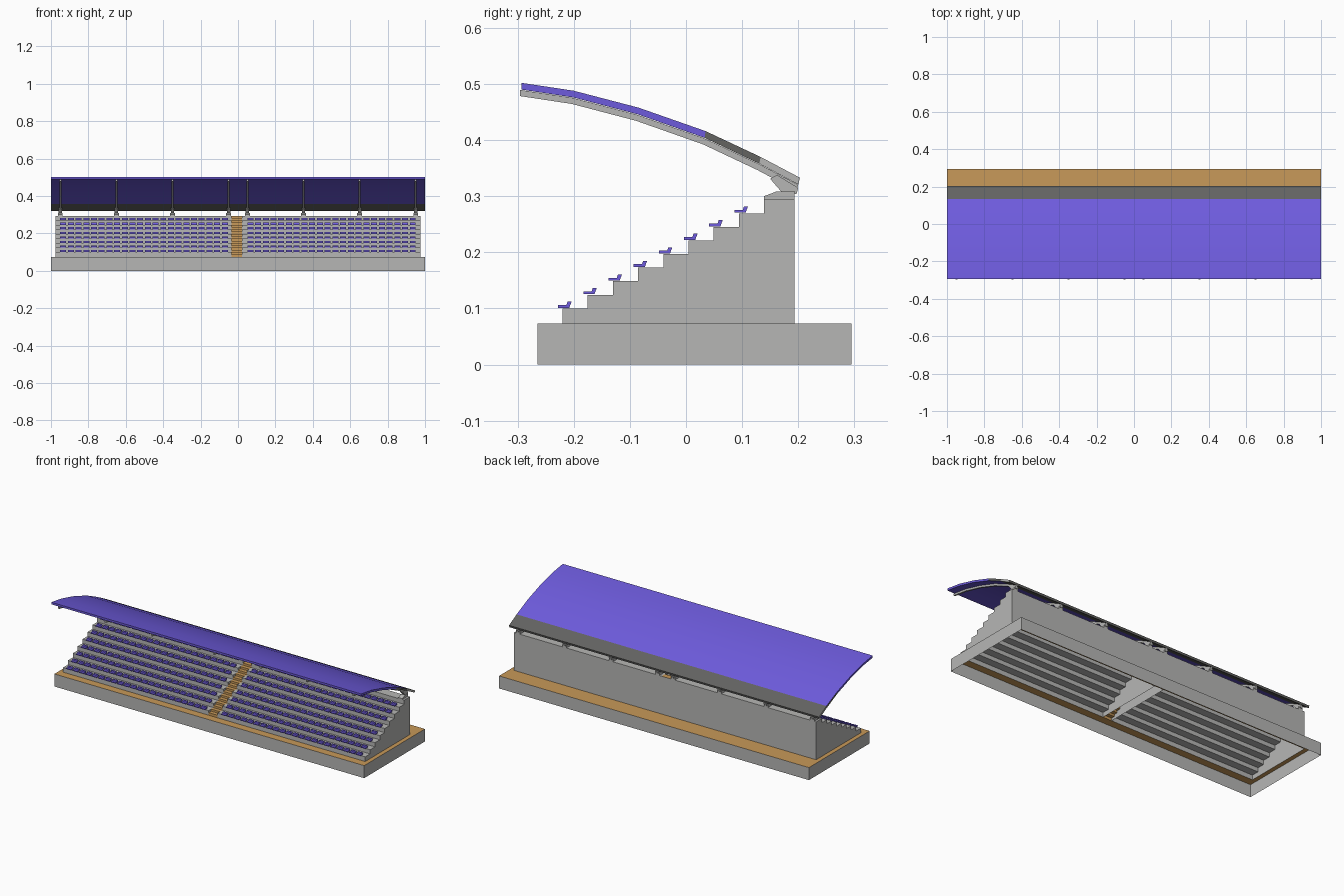
import bpy, bmesh, math

if "Cube" in bpy.data.objects:
    bpy.data.objects.remove(bpy.data.objects["Cube"])


def material(name, rgb):
    m = bpy.data.materials.new(name)
    m.diffuse_color = (*rgb, 1)
    m.use_nodes = True
    m.node_tree.nodes["Principled BSDF"].inputs["Base Color"].default_value = m.diffuse_color
    return m


PURPLE = material("purple", (0.155, 0.105, 0.72))
TAN = material("tan", (0.58, 0.32, 0.10))
GRAY = material("light gray", (0.47, 0.47, 0.46))
DARK = material("dark gray", (0.125, 0.125, 0.12))


def finish(name, bm, mats, recalc=True):
    if recalc:
        bmesh.ops.recalc_face_normals(bm, faces=bm.faces)
    me = bpy.data.meshes.new(name)
    bm.to_mesh(me)
    bm.free()
    for m in mats:
        me.materials.append(m)
    ob = bpy.data.objects.new(name, me)
    bpy.context.collection.objects.link(ob)
    return ob


def add_prism(bm, prof, x0, x1, skip=(), caps=True):
    """Extrude a closed (y, z) profile along x; skip lists edges left open."""
    a = [bm.verts.new((x0, y, z)) for y, z in prof]
    b = [bm.verts.new((x1, y, z)) for y, z in prof]
    n = len(prof)
    for i in range(n):
        if i not in skip:
            j = (i + 1) % n
            bm.faces.new((a[i], a[j], b[j], b[i]))
    if caps:
        bm.faces.new(a)
        bm.faces.new(b[::-1])


def prism(name, prof, x0, x1, mat, **kw):
    bm = bmesh.new()
    add_prism(bm, prof, x0, x1, **kw)
    return finish(name, bm, [mat])


def band(name, path, thick, x0, x1, mats, rule=lambda y, cap: 0):
    """Curved slab following a (y, z) path, one quad per segment and side."""
    bm = bmesh.new()
    rows = [[bm.verts.new(p) for p in ((x0, y, z), (x1, y, z),
             (x1, y - 0.003 * i / 5, z - thick), (x0, y - 0.003 * i / 5, z - thick))]
            for i, (y, z) in enumerate(path)]
    for r, s in zip(rows, rows[1:]):
        for k in range(4):
            f = bm.faces.new((r[k], r[(k + 1) % 4], s[(k + 1) % 4], s[k]))
            f.material_index = rule((r[0].co.y + s[0].co.y) / 2, k in (1, 3))
    bm.faces.new(rows[0]).material_index = rule(path[0][0], False)
    bm.faces.new(rows[-1]).material_index = rule(path[-1][0], False)
    return finish(name, bm, mats)


def smooth(ob):
    bpy.ops.object.select_all(action='DESELECT')
    ob.select_set(True)
    bpy.context.view_layer.objects.active = ob
    bpy.ops.object.shade_smooth_by_angle(angle=math.radians(30))


# main dimensions
BASE_Z = 0.073
Y0, Y1 = -0.22, 0.193
DY, DZ, ROWS = 0.0449, 0.0242, 8
SIDE = 0.975
AISLE = (-0.035, 0.022)
TOP = BASE_Z + DZ * (ROWS + 1) + 0.003


def step_z(i):
    return TOP - DZ * (ROWS - i)


# base: open-bottomed walls with a walkway ring around the stand
bm = bmesh.new()


def ring(x, ya, yb, z):
    return [bm.verts.new(p) for p in ((-x, ya, z), (x, ya, z), (x, yb, z), (-x, yb, z))]


low, high = ring(1, -0.265, 0.295, 0), ring(1, -0.265, 0.295, BASE_Z)
hole = ring(SIDE, Y0, Y1, BASE_Z)
for i in range(4):
    j = (i + 1) % 4
    bm.faces.new((low[i], low[j], high[j], high[i]))
    bm.faces.new((high[i], high[j], hole[j], hole[i])).material_index = 1
finish("base", bm, [GRAY, TAN], recalc=False)

# stepped stand, one block on each side of the aisle
steps = [(Y0, BASE_Z)]
for i in range(ROWS + 1):
    y = Y0 + DY * i
    steps.append((y, step_z(i)))
    steps.append((y + DY if i < ROWS else Y1, step_z(i)))
steps.append((Y1, BASE_Z))
last = len(steps) - 1
prism("stand_left", steps, -SIDE, AISLE[0], GRAY, skip=(last,))
prism("stand_right", steps, AISLE[1], SIDE, GRAY, skip=(last,))

# aisle stairs: two small steps per row
stairs = [(Y0, BASE_Z)]
for i in range(ROWS + 1):
    y, z = Y0 + DY * i, step_z(i)
    mid = y + DY / 2
    end = y + DY if i < ROWS else Y1
    stairs += [(y, z - DZ / 2), (mid, z - DZ / 2), (mid, z), (end, z)]
stairs.append((Y1, BASE_Z))
n = len(stairs)
prism("aisle_stairs", stairs, *AISLE, TAN, skip=(n - 2, n - 1), caps=False)
bm = bmesh.new()
bm.faces.new([bm.verts.new((x, Y1, z)) for x, z in
              ((AISLE[1], BASE_Z), (AISLE[0], BASE_Z), (AISLE[0], TOP), (AISLE[1], TOP))])
finish("aisle_back_wall", bm, [GRAY], recalc=False)

# seats: L-shaped profile repeated along every row
SEATS, WIDTH = 22, 0.032
bm = bmesh.new()
for i in range(ROWS):
    y, z = Y0 + DY * i - 0.008, step_z(i) + 0.001
    prof = [(y, z), (y + 0.02, z), (y + 0.024, z + 0.011), (y + 0.017, z + 0.011),
            (y + 0.015, z + 0.005), (y, z + 0.005)]
    for xa, xb in ((-0.955, -0.05), (0.045, 0.955)):
        pitch = (xb - xa) / SEATS
        for k in range(SEATS):
            c = xa + pitch * (k + 0.5)
            add_prism(bm, prof, c - WIDTH / 2, c + WIDTH / 2)
finish("seats", bm, [PURPLE])

# roof: two curved panels with a dark rear strip
ROOF = [(-0.293, 0.502), (-0.2, 0.488), (-0.085, 0.458), (0.035, 0.416),
        (0.133, 0.370), (0.203, 0.333)]


def roof_rule(y, cap):
    if cap:
        return 0 if y < 0.035 else 1 if y < 0.13 else 2
    return 0 if y < 0.135 else 1


for name, xa, xb in (("roof_left", -1, 0), ("roof_right", 0, 1)):
    smooth(band(name, ROOF, 0.012, xa, xb, [PURPLE, DARK, GRAY], roof_rule))

# ribs below the roof, each with a bracket and a foot pad
RIB = [(y - 0.003, z - 0.0125) for y, z in ROOF]
BRACKET = [(0.15, 0.331), (0.162, 0.338), (0.2, 0.315), (0.197, 0.304), (0.17, 0.308)]
PAD = [(0.139, TOP), (0.139, 0.300), (0.16, 0.308), (0.193, 0.309), (0.193, TOP)]
for side in (-1, 1):
    for k, d in enumerate((0.05, 0.35, 0.65, 0.95)):
        x = side * d
        tag = f"{'left' if side < 0 else 'right'}_{k + 1}"
        band("rib_" + tag, RIB, 0.011, x - 0.005, x + 0.005, [GRAY])
        prism("bracket_" + tag, BRACKET, x - 0.009, x + 0.009, GRAY)
        prism("foot_pad_" + tag, PAD, x - 0.013, x + 0.013, GRAY)
